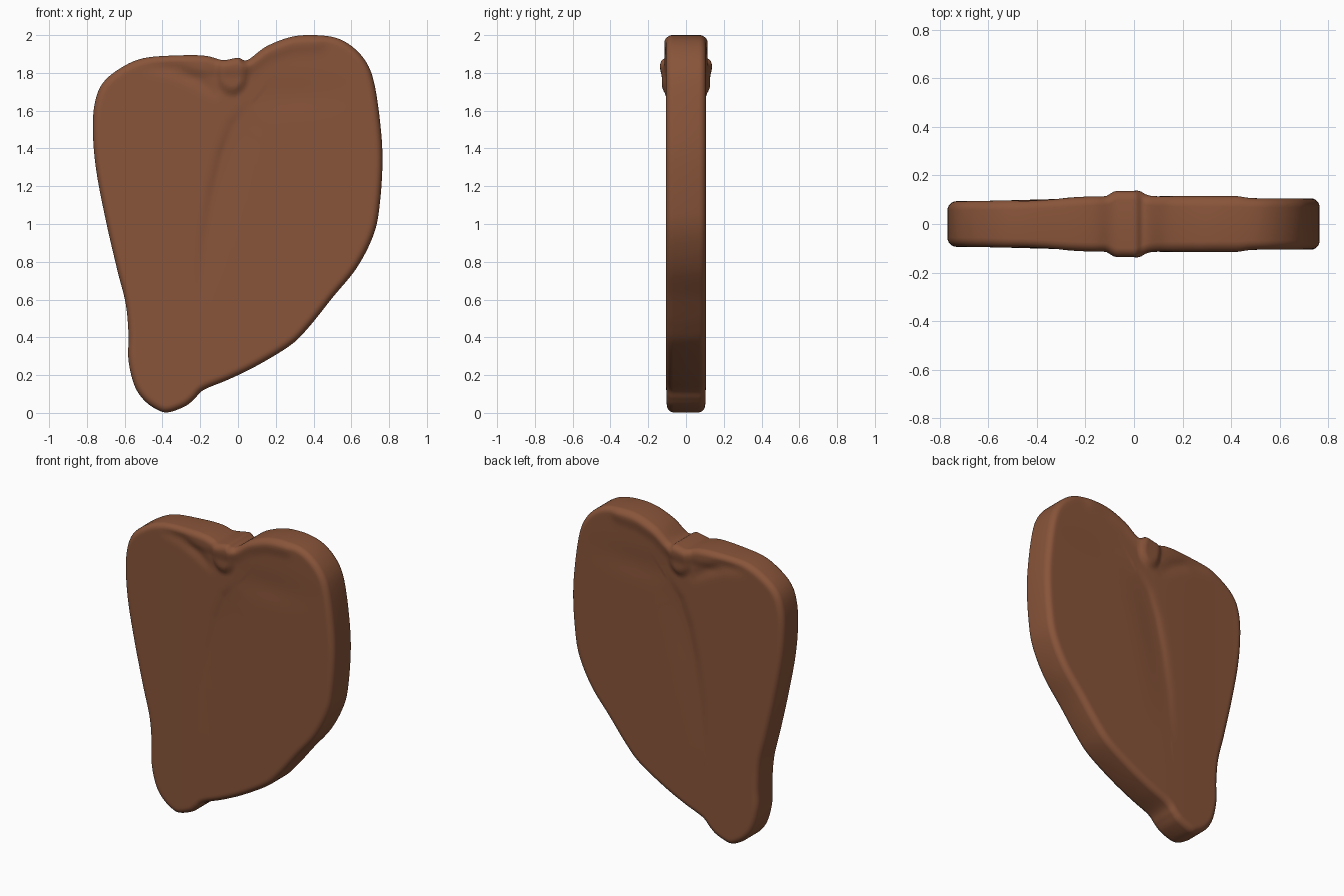
import bpy, bmesh, math
from mathutils import Vector

if "Cube" in bpy.data.objects:
    bpy.data.objects.remove(bpy.data.objects["Cube"])

# Outline of the slab, front view (x, z), counter-clockwise from the foot
OUT = [(-.37, .003), (-.28, .035), (-.23, .075), (-.18, .123), (-.05, .177), (.10, .25),
       (.28, .36), (.38, .46), (.50, .61), (.63, .77), (.72, .95), (.752, 1.12),
       (.765, 1.35), (.75, 1.56), (.72, 1.75), (.68, 1.855), (.61, 1.935), (.52, 1.985),
       (.40, 2.0), (.28, 1.99), (.15, 1.94), (.05, 1.868), (0, 1.88), (-.08, 1.868),
       (-.17, 1.89), (-.30, 1.893), (-.50, 1.878), (-.63, 1.82), (-.72, 1.74),
       (-.76, 1.63), (-.768, 1.48), (-.75, 1.28), (-.70, 1.02), (-.64, .76),
       (-.595, .58), (-.58, .42), (-.58, .28), (-.55, .15), (-.50, .07), (-.43, .018)]
CENTRE = Vector((-.05, .95))


def spline(pts, n=7):
    """Closed Catmull-Rom curve through the points."""
    p = [Vector(q) for q in pts]
    res = []
    for i in range(len(p)):
        a, b, c, d = p[i - 1], p[i], p[(i + 1) % len(p)], p[(i + 2) % len(p)]
        for k in range(n):
            t = k / n
            res.append(.5 * (2 * b + (c - a) * t + (2 * a - 5 * b + 4 * c - d) * t * t
                             + (3 * b - a - 3 * c + d) * t ** 3))
    return res


def smooth(a, b, v):
    t = min(1, max(0, (v - a) / (b - a)))
    return t * t * (3 - 2 * t)


def polyline(x, z, pts):
    """Distance to a polyline, signed side, and position 0..1 along it."""
    best = (9, 0, 0)
    q = Vector((x, z))
    for i in range(len(pts) - 1):
        a, b = Vector(pts[i]), Vector(pts[i + 1])
        t = min(1, max(0, (q - a).dot(b - a) / (b - a).length_squared))
        d = (q - a - (b - a) * t).length
        if d < best[0]:
            best = (d, (b - a).x * (z - a.y) - (b - a).y * (x - a.x), (i + t) / (len(pts) - 1))
    return best


GROOVE = [(.06, 1.62), (-.02, 1.52), (-.08, 1.36), (-.13, 1.15), (-.17, .9), (-.20, .58)]
FOLD = [(-.46, 1.835), (-.33, 1.82), (-.22, 1.765), (-.13, 1.70)]
RIM = [(.06, 1.84), (.15, 1.905), (.28, 1.95), (.42, 1.96)]


def half_depth(x, z):
    """Relief of the broad face, the same on front and back."""
    y = .094 + .012 * smooth(-.75, -.1, x)
    # shallow central valley, steep on its left side
    d, s, t = polyline(x, z, GROOVE)
    w = .035 if s < 0 else .13
    y -= .011 * math.exp(-(d / w) ** 2) * math.sin(math.pi * min(1, max(.02, t * .9 + .08)))
    # crease under the upper left lip, and lip above it
    d, s, t = polyline(x, z, FOLD)
    y -= .012 * math.exp(-(d / .035) ** 2) * math.sin(math.pi * (.1 + .8 * t))
    y += .008 * smooth(-.45, -.15, x) * smooth(1.77, 1.83, z) * smooth(.1, .0, x)
    # raised rim of the upper right lobe
    d, s, t = polyline(x, z, RIM)
    y += .009 * math.exp(-(d / .04) ** 2)
    y -= .006 * math.exp(-((x - .3) / .25) ** 2 - ((z - 1.68) / .09) ** 2)
    # rounded knob below the notch
    r = math.hypot((x + .03) / .085, (z - 1.79) / (.11 if z < 1.79 else .2))
    return y + .022 * (1 - smooth(.55, 1.1, r))


# Rings: rounded edge first, then shrinking towards the centre
line = spline(OUT)
N = len(line)
normals = []
for i in range(N):
    t = (line[(i + 2) % N] - line[i - 2]).normalized()
    normals.append(Vector((-t.y, t.x)))
R = .038
rows = []
for k in range(7):
    a = math.pi / 2 * k / 6
    rows.append([(p + n * R * (1 - math.cos(a)), R * (1 - math.sin(a)))
                 for p, n in zip(line, normals)])
inner = [p for p, _ in rows[-1]]
STEPS = 60
for k in range(1, STEPS):
    s = 1 - k / STEPS
    rows.append([(CENTRE + (p - CENTRE) * s, 0) for p in inner])

bm = bmesh.new()
sides = []
for sign in (-1, 1):
    rings = [[bm.verts.new((p.x, sign * (half_depth(p.x, p.y) - drop), p.y)) for p, drop in row]
             for row in rows]
    hub = bm.verts.new((CENTRE.x, sign * half_depth(*CENTRE), CENTRE.y))
    for a, b in zip(rings, rings[1:]):
        for i in range(N):
            j = (i + 1) % N
            bm.faces.new((a[i], a[j], b[j], b[i]))
    for i in range(N):
        bm.faces.new((rings[-1][i], rings[-1][(i + 1) % N], hub))
    sides.append(rings[0])
# side wall joining front and back
for i in range(N):
    j = (i + 1) % N
    bm.faces.new((sides[0][i], sides[0][j], sides[1][j], sides[1][i]))
bmesh.ops.recalc_face_normals(bm, faces=bm.faces)
for f in bm.faces:
    f.smooth = True

mesh = bpy.data.meshes.new("carved_slab")
bm.to_mesh(mesh)
bm.free()
brown = bpy.data.materials.new("brown")
brown.diffuse_color = (.25, .09, .042, 1)
brown.use_nodes = True
brown.node_tree.nodes["Principled BSDF"].inputs["Base Color"].default_value = brown.diffuse_color
mesh.materials.append(brown)
slab = bpy.data.objects.new("carved_slab", mesh)
bpy.context.collection.objects.link(slab)
